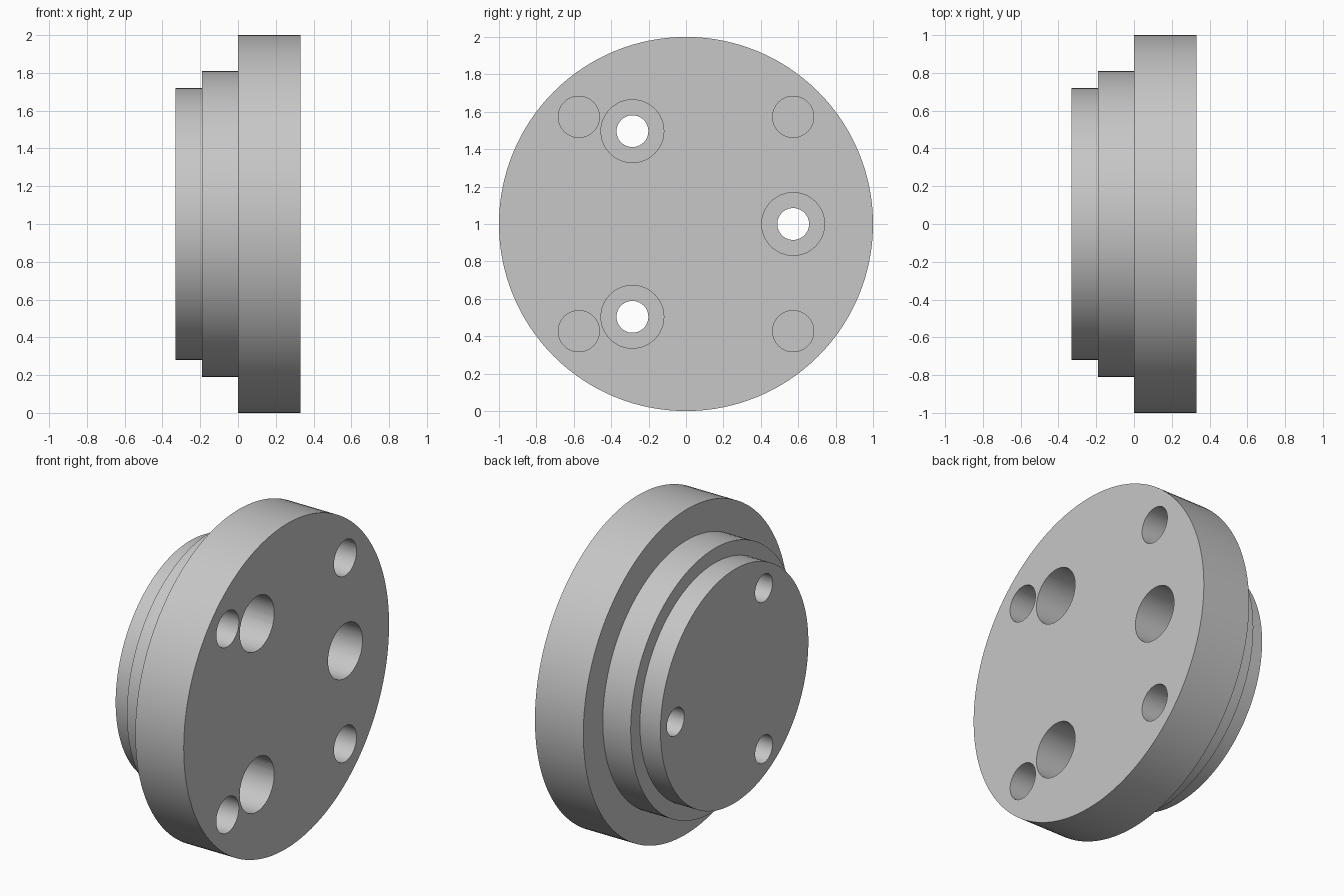
import bpy
import bmesh
from math import cos, sin, pi, radians
from mathutils import Vector

cube = bpy.data.objects.get("Cube")
if cube:
    bpy.data.objects.remove(cube, do_unlink=True)

grey = bpy.data.materials.new("plain grey")
grey.use_nodes = True
colour = (0.57, 0.57, 0.57, 1)
grey.diffuse_color = colour
grey.node_tree.nodes["Principled BSDF"].inputs["Base Color"].default_value = colour


def revolve(name, profile, steps, y=0, z=1):
    """Spin (x, radius) points around an axis parallel to x."""
    bm = bmesh.new()
    verts = [bm.verts.new((x, r, 0)) for x, r in profile]
    edges = [bm.edges.new(pair) for pair in zip(verts, verts[1:])]
    bmesh.ops.spin(bm, geom=verts + edges, cent=(0, 0, 0), axis=(1, 0, 0),
                   angle=2 * pi, steps=steps, use_merge=True)
    bmesh.ops.remove_doubles(bm, verts=bm.verts, dist=0.0001)
    bmesh.ops.recalc_face_normals(bm, faces=bm.faces)
    bmesh.ops.translate(bm, verts=bm.verts, vec=Vector((0, y, z)))
    mesh = bpy.data.meshes.new(name)
    bm.to_mesh(mesh)
    bm.free()
    mesh.materials.append(grey)
    obj = bpy.data.objects.new(name, mesh)
    bpy.context.collection.objects.link(obj)
    return obj


# Stepped flange: wide disc, shoulder and end boss
back, step, face, front = -0.33, -0.19, 0.0, 0.33
flange = revolve("stepped_flange", [
    (back, 0), (back, 0.72), (step, 0.72), (step, 0.81),
    (face, 0.81), (face, 1), (front, 1), (front, 0)], 128)

# Three counterbored through holes on a bolt circle
cutters = []
for i in range(3):
    a = i * 2 * pi / 3
    cutters.append(revolve("bolt_hole_cutter", [
        (-0.5, 0), (-0.5, 0.085), (-0.04, 0.085), (-0.04, 0.168),
        (0.5, 0.168), (0.5, 0)], 48, 0.573 * cos(a), 1 + 0.573 * sin(a)))

# Four blind holes near the rim
for y in (-0.573, 0.573):
    for z in (-0.573, 0.573):
        cutters.append(revolve("blind_hole_cutter", [
            (0.09, 0), (0.09, 0.11), (0.5, 0.11), (0.5, 0)], 48, y, 1 + z))

for cutter in cutters:
    cutter.hide_render = True
    cut = flange.modifiers.new("hole", 'BOOLEAN')
    cut.operation = 'DIFFERENCE'
    cut.solver = 'EXACT'
    cut.object = cutter

# Bake the holes in, then drop the cutters
graph = bpy.context.evaluated_depsgraph_get()
drilled = bpy.data.meshes.new_from_object(flange.evaluated_get(graph))
flange.modifiers.clear()
flange.data = drilled
for cutter in cutters:
    bpy.data.objects.remove(cutter, do_unlink=True)

# Smooth round walls with crisp rims
bpy.ops.object.select_all(action='DESELECT')
flange.select_set(True)
bpy.context.view_layer.objects.active = flange
bpy.ops.object.shade_smooth_by_angle(angle=radians(30))
